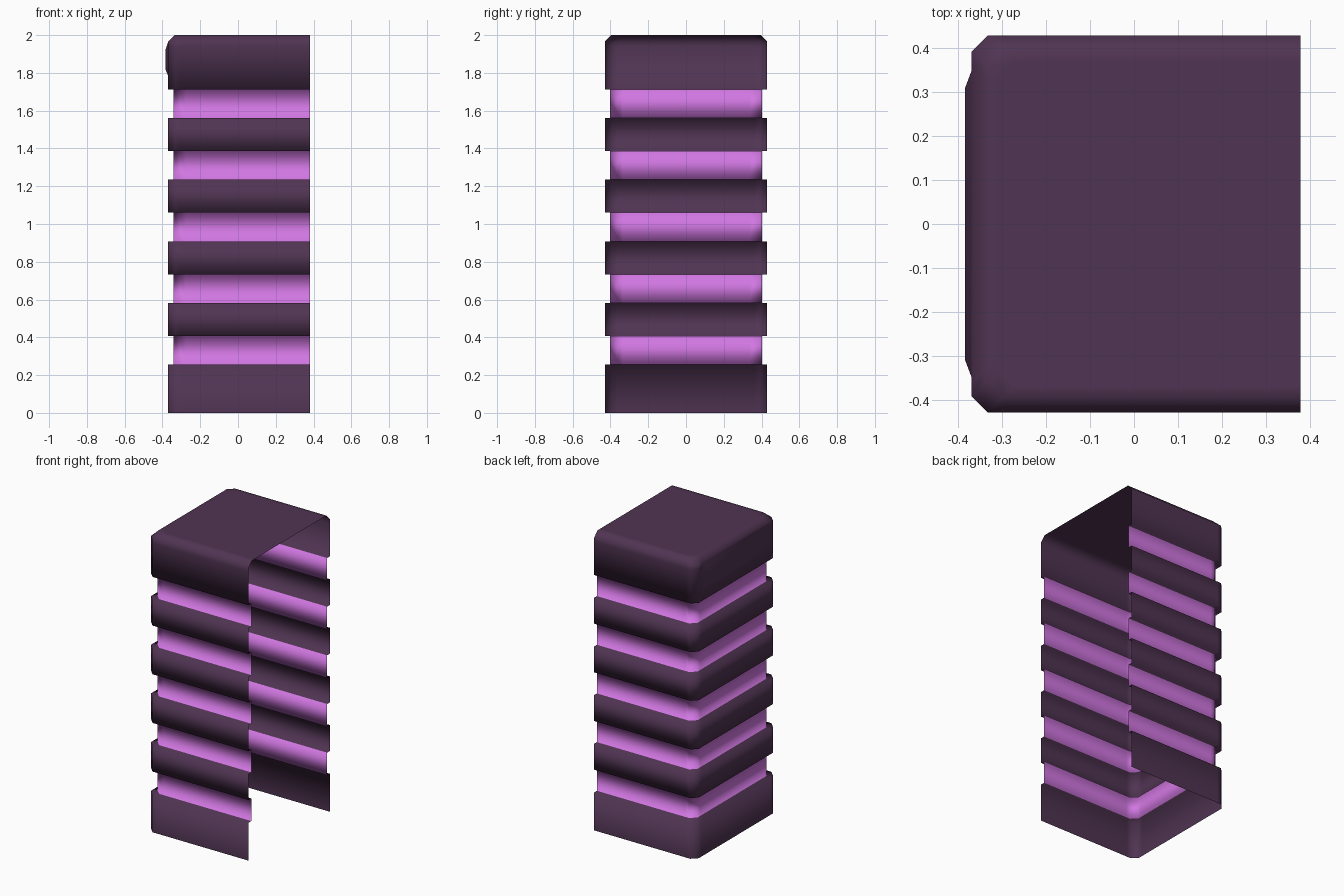
import bpy, bmesh

if "Cube" in bpy.data.objects:
    bpy.data.objects.remove(bpy.data.objects["Cube"])


def material(name, rgb):
    m = bpy.data.materials.new(name)
    m.diffuse_color = (*rgb, 1)
    m.use_nodes = True
    m.node_tree.nodes["Principled BSDF"].inputs["Base Color"].default_value = m.diffuse_color
    return m


dark = material("dark plum", (0.080, 0.034, 0.085))
glow = material("bright orchid", (0.64, 0.185, 0.76))

FRONT, BACK, W = 0.38, -0.37, 0.43


def finish(bm, name):
    mesh = bpy.data.meshes.new(name)
    bm.to_mesh(mesh)
    bm.free()
    mesh.materials.append(dark)
    mesh.materials.append(glow)
    for p in mesh.polygons:
        p.use_smooth = True
    ob = bpy.data.objects.new(name, mesh)
    bpy.context.collection.objects.link(ob)
    return ob


def u_profile(d):
    """U-shaped plan, open towards +x, shrunk by d, with chamfered corners."""
    b, w, c = BACK + d, W - d, 0.037
    half = [(FRONT, -w), (b + c + 0.03, -w), (b + c, -w), (b, -w + c), (b, -w + c + 0.03)]
    return half + [(x, -y) for x, y in reversed(half)]


# Ribbed shell: stacked rings (height, inset), recessed bands coloured
rings = [(0.0, 0.0)]
for i in range(5):
    z0 = 0.255 + 0.3265 * i
    z1 = z0 + 0.152
    rings += [(z0, 0.0), (z0, 0.028), (z1, 0.028), (z1, 0.0)]
rings += [(1.94, 0.0), (1.965, 0.0), (2.0, 0.035), (2.0, 0.06)]

bm = bmesh.new()
loops = [[bm.verts.new((x, y, z)) for x, y in u_profile(d)] for z, d in rings]
for k, (a, b) in enumerate(zip(loops, loops[1:])):
    groove = rings[k][1] == rings[k + 1][1] == 0.028
    for i in range(len(a) - 1):
        # outward-facing quads (profile runs clockwise seen from above)
        f = bm.faces.new((a[i], b[i], b[i + 1], a[i + 1]))
        f.material_index = 1 if groove else 0
bm.faces.new(list(reversed(loops[-1])))
finish(bm, "ribbed_shell")

# Raised panel on the back of the top band
bm = bmesh.new()


def rect(x, y, z0, z1):
    return [bm.verts.new(p) for p in ((x, -y, z0), (x, -y, z1), (x, y, z1), (x, y, z0))]


base = rect(BACK, 0.35, 1.785, 1.965)
top = rect(BACK - 0.015, 0.31, 1.82, 1.92)
for i in range(4):
    j = (i + 1) % 4
    bm.faces.new((base[i], base[j], top[j], top[i]))
bm.faces.new(top)
bmesh.ops.recalc_face_normals(bm, faces=bm.faces)
for f in bm.faces:
    if f.normal.x > 0:
        bmesh.ops.reverse_faces(bm, faces=bm.faces[:])
        break
finish(bm, "back_panel")
